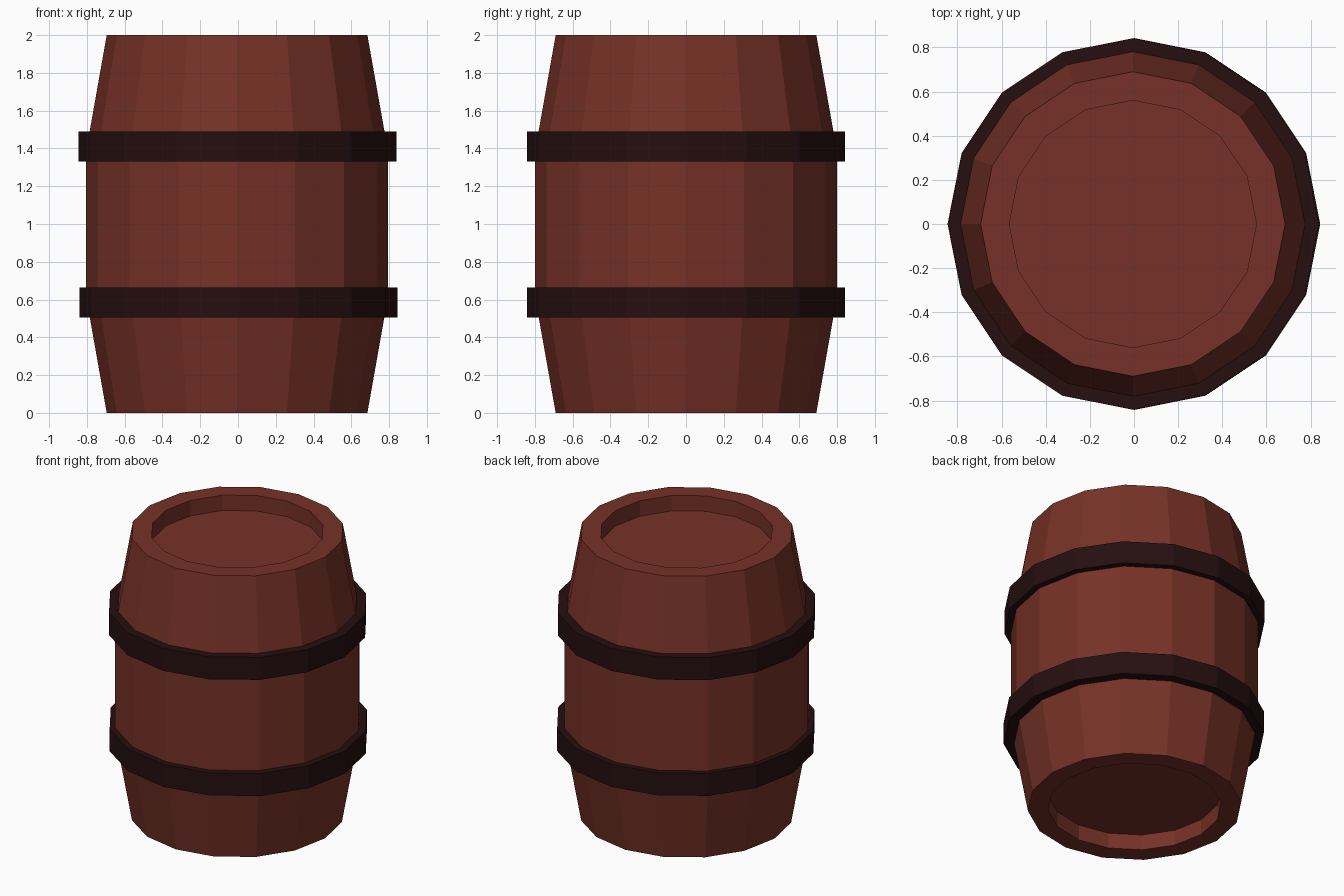
import bpy, bmesh, math

if "Cube" in bpy.data.objects:
    bpy.data.objects.remove(bpy.data.objects["Cube"])

SIDES = 16


def material(name, colour):
    m = bpy.data.materials.new(name)
    m.diffuse_color = (*colour, 1)
    m.use_nodes = True
    m.node_tree.nodes["Principled BSDF"].inputs["Base Color"].default_value = m.diffuse_color
    return m


def lathe(name, profile, mat, x=0.0, closed=False):
    """Spin an (r, z) profile into a flat-faced 16-sided solid."""
    bm = bmesh.new()
    rings = []
    for r, z in profile:
        rings.append([bm.verts.new((x + r * math.cos(2 * math.pi * i / SIDES),
                                    r * math.sin(2 * math.pi * i / SIDES), z))
                      for i in range(SIDES)])
    pairs = list(zip(rings, rings[1:]))
    if closed:
        pairs.append((rings[-1], rings[0]))
    else:
        bm.faces.new(rings[0])
        bm.faces.new(rings[-1])
    for a, b in pairs:
        for i in range(SIDES):
            j = (i + 1) % SIDES
            bm.faces.new((a[i], a[j], b[j], b[i]))
    bmesh.ops.recalc_face_normals(bm, faces=bm.faces)
    mesh = bpy.data.meshes.new(name)
    bm.to_mesh(mesh)
    bm.free()
    mesh.materials.append(mat)
    ob = bpy.data.objects.new(name, mesh)
    bpy.context.collection.objects.link(ob)
    return ob


wood = material("red_brown_wood", (0.18, 0.031, 0.020))
iron = material("dark_iron", (0.019, 0.0048, 0.0048))

# Barrel body with recessed lid and base; upper half mirrors the lower
lower = [(0.56, 0.11), (0.56, 0.0), (0.69, 0.0), (0.80, 0.62)]
upper = [(r, 2 - z) for r, z in reversed(lower)]
lathe("barrel_body", lower + upper, wood, x=-0.005)

# Two hoops
for name, z0, x in (("lower_hoop", 0.505, 0.002), ("upper_hoop", 1.33, -0.003)):
    z1 = z0 + 0.16
    lathe(name, [(0.77, z0), (0.842, z0), (0.842, z1), (0.77, z1)], iron, x, closed=True)
